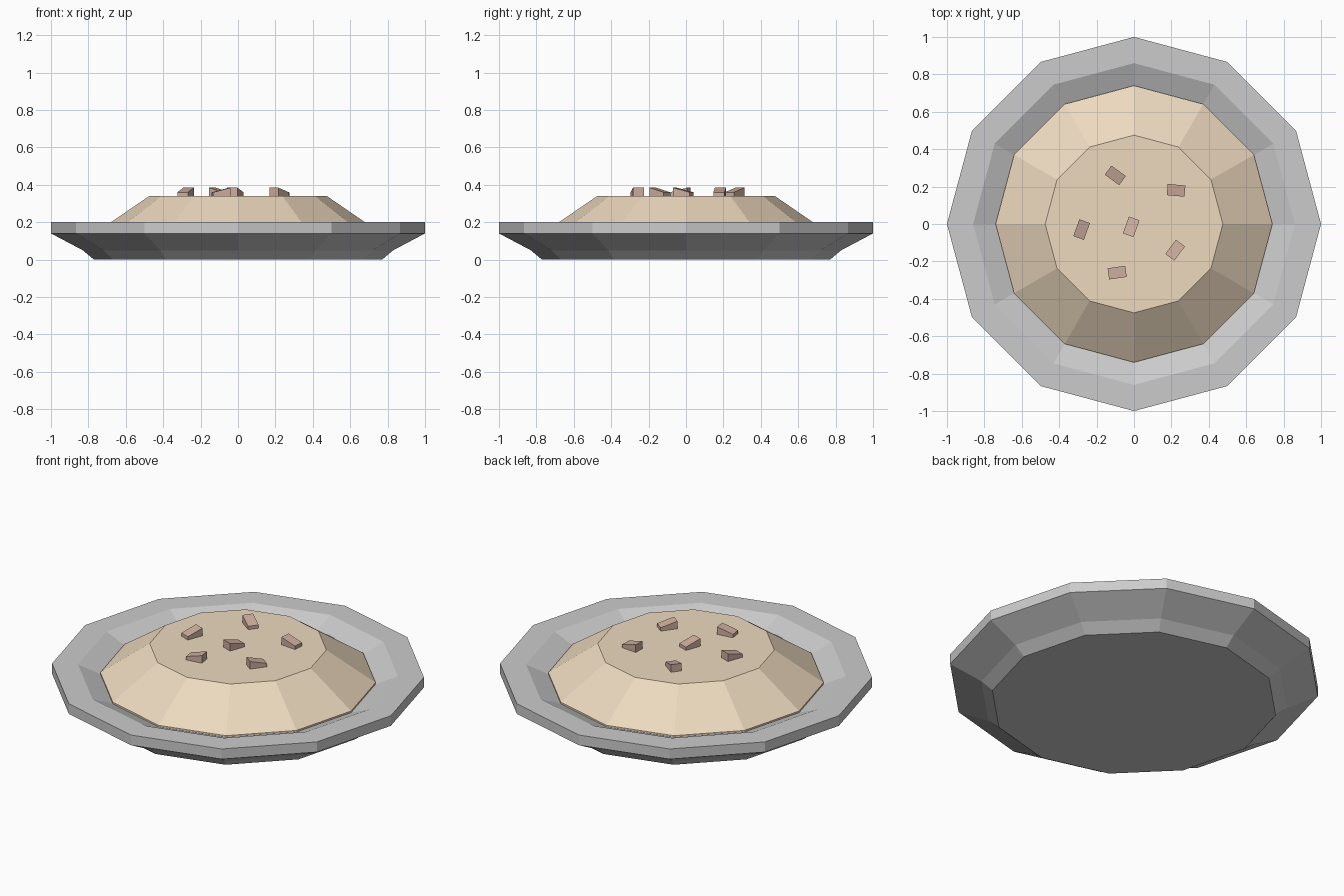
import bpy, bmesh
from math import cos, sin, radians, pi

if "Cube" in bpy.data.objects:
    bpy.data.objects.remove(bpy.data.objects["Cube"])

SIDES = 12

def material(name, color):
    m = bpy.data.materials.new(name)
    m.diffuse_color = (*color, 1)
    m.use_nodes = True
    m.node_tree.nodes["Principled BSDF"].inputs["Base Color"].default_value = m.diffuse_color
    return m

def finish(name, bm, mat=None):
    bmesh.ops.recalc_face_normals(bm, faces=bm.faces)
    me = bpy.data.meshes.new(name)
    bm.to_mesh(me)
    bm.free()
    ob = bpy.data.objects.new(name, me)
    bpy.context.collection.objects.link(ob)
    if mat:
        me.materials.append(mat)
    return ob

def lathe(name, profile, mat=None):
    """Closed faceted solid from (radius, z) rings, capped at both ends."""
    bm = bmesh.new()
    rings = [[bm.verts.new((r * cos(2 * pi * i / SIDES), r * sin(2 * pi * i / SIDES), z))
              for i in range(SIDES)] for r, z in profile]
    for a, b in zip(rings, rings[1:]):
        for i in range(SIDES):
            j = (i + 1) % SIDES
            bm.faces.new((a[i], a[j], b[j], b[i]))
    bm.faces.new(rings[0][::-1])
    bm.faces.new(rings[-1])
    return finish(name, bm, mat)

def chunk(name, x, y, angle, mat):
    """Small block whose top slopes down towards its local +x end."""
    bm = bmesh.new()
    bmesh.ops.create_cube(bm, size=1)
    for v in bm.verts:
        top = 0.36 if v.co.x > 0 else 0.385
        v.co = (v.co.x * 0.095, v.co.y * 0.06, top if v.co.z > 0 else 0.335)
    ob = finish(name, bm, mat)
    ob.location = (x, y, 0)
    ob.rotation_euler.z = radians(angle)

# Bowl: foot, flared wall, rim and inner slope
lathe("bowl", [(0.77, 0), (0.83, 0.05), (1, 0.14), (1, 0.20), (0.86, 0.20), (0.72, 0.14)])

# Food mound
lathe("food_mound", [(0.74, 0.13), (0.74, 0.158), (0.475, 0.34)],
      material("food", (0.85, 0.70, 0.52)))

# Chunks scattered on top
meat = material("chunk", (0.62, 0.43, 0.35))
for n, (x, y, a) in enumerate([(-0.10, 0.26, -36), (0.225, 0.18, -5), (-0.28, -0.03, 250),
                               (-0.015, -0.015, 70), (0.22, -0.14, 53), (-0.09, -0.26, 188)]):
    chunk(f"chunk_{n + 1}", x, y, a, meat)
